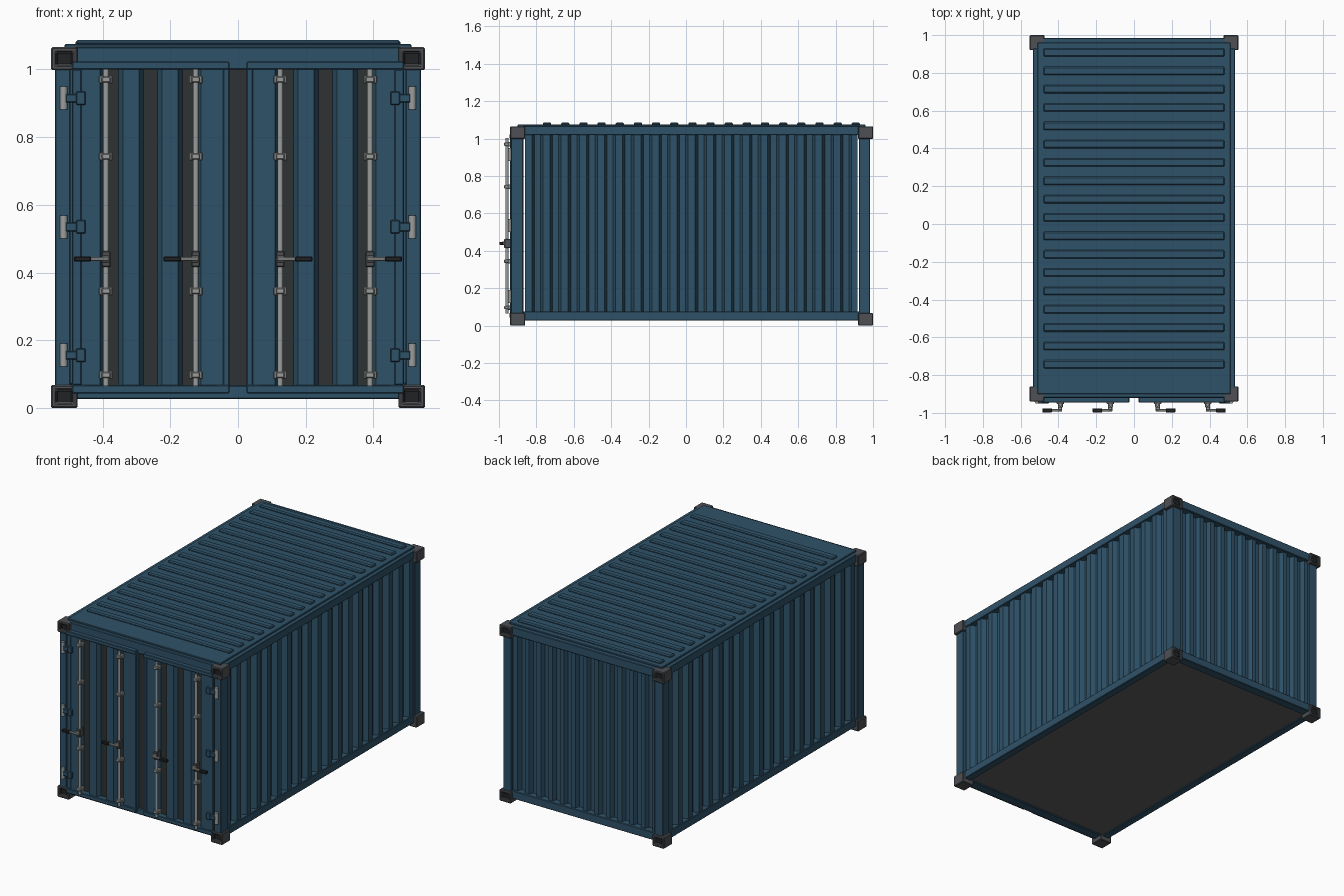
import bpy, bmesh
from mathutils import Vector, Matrix

if "Cube" in bpy.data.objects:
    bpy.data.objects.remove(bpy.data.objects["Cube"])


def mat(name, *rgb):
    m = bpy.data.materials.new(name)
    m.diffuse_color = (*rgb, 1)
    m.use_nodes = True
    m.node_tree.nodes["Principled BSDF"].inputs["Base Color"].default_value = m.diffuse_color
    return m


BLUE = mat("blue_paint", 0.028, 0.085, 0.14)
IRON = mat("casting_iron", 0.075, 0.08, 0.088)
DARK = mat("dark_hole", 0.015, 0.016, 0.018)
SEAL = mat("door_seal", 0.027, 0.032, 0.032)
STEEL = mat("galvanised_steel", 0.33, 0.34, 0.34)
FLOOR = mat("floor_grey", 0.11, 0.11, 0.11)


def finish(name, bm, *mats, bevel=0):
    me = bpy.data.meshes.new(name)
    bm.to_mesh(me)
    bm.free()
    ob = bpy.data.objects.new(name, me)
    bpy.context.collection.objects.link(ob)
    for m in mats:
        me.materials.append(m)
    if bevel:
        b = ob.modifiers.new("bevel", 'BEVEL')
        b.width, b.segments = bevel, 1
    return ob


def cube(x, y, z):
    """bmesh box from three (min, max) ranges, any order"""
    bm = bmesh.new()
    r = [sorted(v) for v in (x, y, z)]
    c = Vector([(a + b) / 2 for a, b in r])
    d = [b - a for a, b in r]
    bmesh.ops.create_cube(bm, size=1, matrix=Matrix.Translation(c) @ Matrix.Diagonal((*d, 1)))
    return bm


def box(name, x, y, z, m=BLUE, bevel=0.003):
    return finish(name, cube(x, y, z), m, bevel=bevel)


def rod(name, p, r, z, m, n=12):
    bm = bmesh.new()
    bmesh.ops.create_cone(bm, cap_ends=True, segments=n, radius1=r, radius2=r, depth=z[1] - z[0],
                          matrix=Matrix.Translation((p[0], p[1], sum(z) / 2)))
    ob = finish(name, bm, m)
    for f in ob.data.polygons:
        f.use_smooth = abs(f.normal.z) < 0.5
    return ob


def sheet(name, profile, z, thick=0.004):
    """corrugated sheet: a plan profile raised along z"""
    bm = bmesh.new()
    rows = [(bm.verts.new((*p, z[0])), bm.verts.new((*p, z[1]))) for p in profile]
    for (a, b), (c, d) in zip(rows, rows[1:]):
        bm.faces.new((a, c, d, b))
    ob = finish(name, bm, BLUE)
    s = ob.modifiers.new("thickness", 'SOLIDIFY')
    s.thickness, s.offset = thick, 0
    return ob


def waves(start, count, out, slope, inn, end):
    """(position, depth 0..1) pairs of a trapezoid wave"""
    pts, u = [], start
    for _ in range(count):
        pts += [(u, 0), (u + out, 0), (u + out + slope, 1), (u + out + slope + inn, 1)]
        u += out + 2 * slope + inn
    return pts + [(u, 0), (end, 0)]


side_wave = waves(-0.86, 18, 0.035, 0.014, 0.034, 0.918)
back_wave = waves(-0.48, 12, 0.025, 0.01, 0.0325, 0.48)
sheet("back_wall", [(u, 0.968 - 0.026 * d) for u, d in back_wave], (0.06, 1.03))

for s in (-1, 1):
    # corner castings with a recessed slot on the end faces
    for y, e in (((-0.94, -0.86), -1), ((0.92, 1.0), 1)):
        for z in ((0, 0.068), (0.998, 1.066)):
            bm = cube((s * 0.474, s * 0.552), y, z)
            bm.normal_update()
            f = next(f for f in bm.faces if f.normal.y * e > 0.9)
            bmesh.ops.inset_individual(bm, faces=[f], thickness=0.021)
            top = bmesh.ops.extrude_face_region(bm, geom=[f])
            bmesh.ops.delete(bm, geom=[f], context='FACES_ONLY')
            for g in top["geom"]:
                if isinstance(g, bmesh.types.BMVert):
                    g.co.y -= e * 0.015
                elif isinstance(g, bmesh.types.BMFace):
                    g.material_index = 1
            bmesh.ops.recalc_face_normals(bm, faces=bm.faces)
            finish("corner_casting", bm, IRON, DARK, bevel=0.004)
    # frame posts and side rails
    box("front_post", (s * 0.495, s * 0.54), (-0.935, -0.87), (0.06, 1.01))
    box("back_post", (s * 0.478, s * 0.535), (0.924, 0.985), (0.06, 1.01))
    box("bottom_side_rail", (s * 0.49, s * 0.535), (-0.87, 0.93), (0.027, 0.075))
    box("top_side_rail", (s * 0.49, s * 0.535), (-0.87, 0.93), (1.02, 1.067))
    sheet("side_wall", [(s * (0.526 - 0.03 * d), u) for u, d in side_wave], (0.06, 1.03))

    # door leaf: rails, stiles, corrugated skin
    box("door_top_rail", (s * 0.025, s * 0.49), (-0.945, -0.905), (1.0, 1.023))
    box("door_bottom_rail", (s * 0.025, s * 0.49), (-0.945, -0.905), (0.043, 0.068))
    box("door_outer_stile", (s * 0.462, s * 0.49), (-0.94, -0.905), (0.068, 1.0))
    box("door_inner_stile", (s * 0.025, s * 0.045), (-0.94, -0.905), (0.043, 1.023))
    door_wave = waves(0.063, 3, 0.046, 0.016, 0.037, 0.465)
    door_wave[0] = (0.045, 0)
    sheet("door_skin", [(s * u, -0.935 + 0.03 * d) for u, d in door_wave], (0.06, 1.01))

    # locking bars with guides, gearbox and handle
    for x in (0.125, 0.39):
        rod("locking_bar", (s * x, -0.957), 0.0085, (0.065, 1.002), STEEL)
        for z in (0.097, 0.345, 0.743, 0.97):
            box("bar_guide_base", (s * (x - 0.02), s * (x + 0.02)), (-0.953, -0.935), (z - 0.012, z + 0.012), STEEL)
            box("bar_guide_clamp", (s * (x - 0.013), s * (x + 0.013)), (-0.972, -0.947), (z - 0.009, z + 0.009), STEEL)
        box("handle_hub", (s * (x - 0.013), s * (x + 0.013)), (-0.972, -0.935), (0.416, 0.464), IRON)
        box("handle_boss", (s * (x - 0.01), s * (x + 0.012)), (-0.985, -0.965), (0.43, 0.45), STEEL)
        box("handle_arm", (s * (x - 0.01), s * (x + 0.048)), (-0.992, -0.979), (0.434, 0.446), STEEL)
        box("handle_grip", (s * (x + 0.044), s * (x + 0.095)), (-0.998, -0.976), (0.432, 0.448), DARK)

    # hinges
    for z in (0.156, 0.535, 0.915):
        rod("hinge_pin", (s * 0.515, -0.94), 0.011, (z - 0.034, z + 0.034), STEEL)
        box("hinge_strap", (s * 0.475, s * 0.51), (-0.95, -0.93), (z - 0.013, z + 0.013))
        box("hinge_plate", (s * 0.45, s * 0.478), (-0.95, -0.93), (z - 0.02, z + 0.02))

# dark seal seen in the door valleys and between the leaves
box("door_seal", (-0.47, 0.47), (-0.912, -0.895), (0.06, 1.02), SEAL, 0)

# end beams
box("front_header", (-0.495, 0.495), (-0.92, -0.86), (1.0, 1.066))
box("front_sill", (-0.495, 0.495), (-0.92, -0.86), (0.027, 0.066))
box("back_header", (-0.49, 0.49), (0.93, 0.985), (1.015, 1.066))
box("back_sill", (-0.49, 0.49), (0.93, 0.985), (0.027, 0.075))

# floor and ribbed roof
box("floor", (-0.5, 0.5), (-0.88, 0.95), (0.034, 0.06), FLOOR, 0)
box("roof_panel", (-0.512, 0.512), (-0.9, 0.96), (1.05, 1.075))
for i in range(18):
    y = 0.908 - i * 0.0971
    box("roof_rib", (-0.48, 0.48), (y - 0.022, y + 0.022), (1.07, 1.087), BLUE, 0.006)
